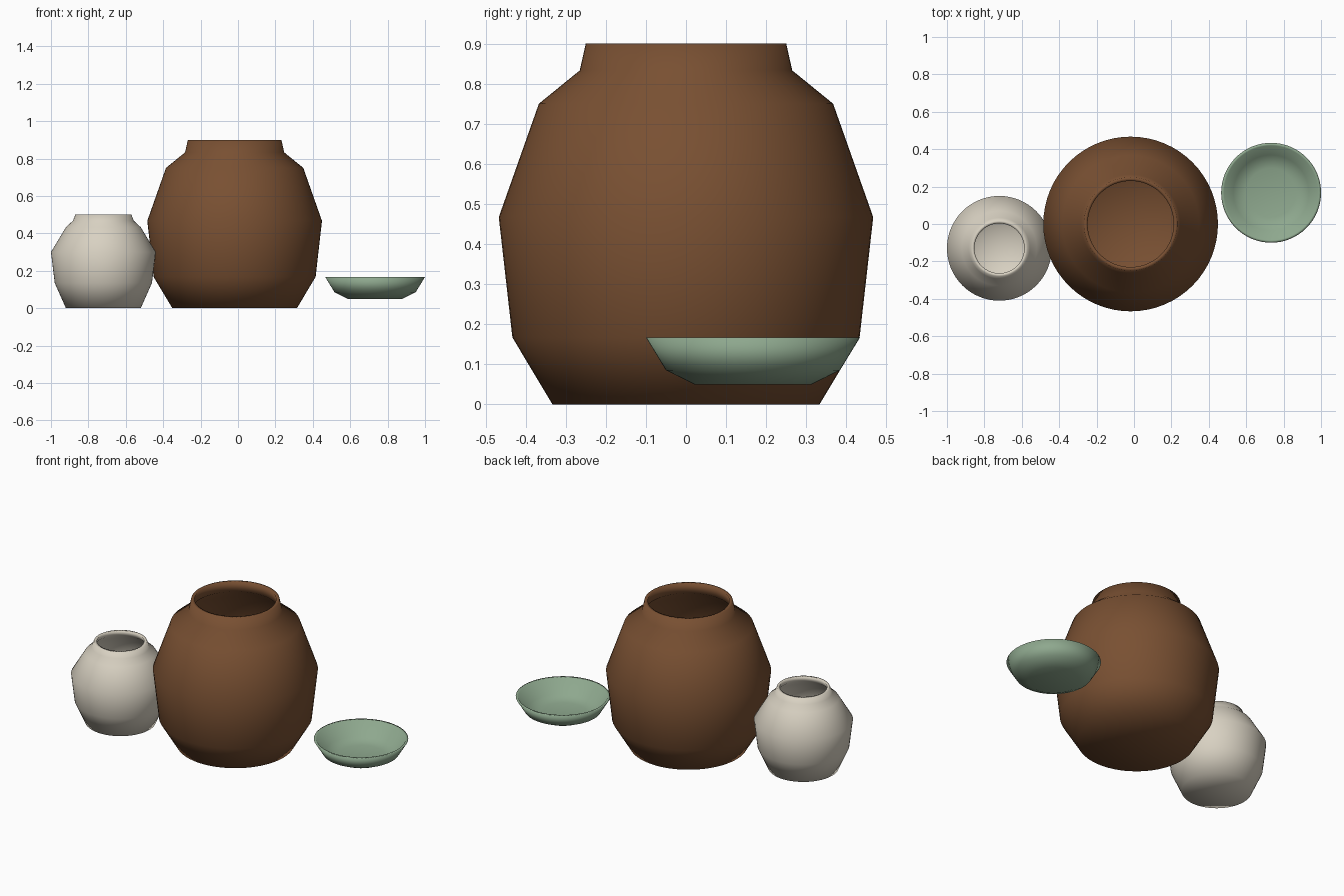
import bpy
import bmesh
from math import tau
from mathutils import Vector

cube = bpy.data.objects.get("Cube")
if cube:
    bpy.data.objects.remove(cube, do_unlink=True)


def make_material(name, rgb):
    mat = bpy.data.materials.new(name)
    mat.use_nodes = True
    mat.diffuse_color = (*rgb, 1)
    bsdf = mat.node_tree.nodes["Principled BSDF"]
    bsdf.inputs["Base Color"].default_value = (*rgb, 1)
    bsdf.inputs["Roughness"].default_value = 0.8
    return mat


def make_vessel(name, outer, wall, location, material, segments=64):
    """Spin an outer wall, the rim and a parallel inner wall round the z axis."""
    base = outer[0][1]
    inner = [(r - wall, z) for r, z in reversed(outer[1:])]
    inner.append((outer[0][0] - wall, base + wall))
    profile = [(0, base)] + outer + inner + [(0, base + wall)]

    bm = bmesh.new()
    verts = [bm.verts.new((r, 0, z)) for r, z in profile]
    edges = [bm.edges.new(pair) for pair in zip(verts, verts[1:])]
    bmesh.ops.spin(bm, geom=verts + edges, cent=Vector(), axis=(0, 0, 1),
                   angle=tau, steps=segments)
    bmesh.ops.remove_doubles(bm, verts=bm.verts, dist=0.0005)
    bmesh.ops.recalc_face_normals(bm, faces=bm.faces)
    for face in bm.faces:
        face.smooth = True

    mesh = bpy.data.meshes.new(name)
    bm.to_mesh(mesh)
    bm.free()
    mesh.materials.append(material)
    obj = bpy.data.objects.new(name, mesh)
    obj.location = (*location, 0)
    bpy.context.collection.objects.link(obj)
    return obj


brown = make_material("brown clay", (0.19, 0.08, 0.032))
cream = make_material("cream glaze", (0.69, 0.64, 0.54))
green = make_material("green glaze", (0.27, 0.39, 0.27))

# Large storage jar in the middle
make_vessel("large_jar",
            [(0.333, 0), (0.433, 0.167), (0.467, 0.467),
             (0.367, 0.75), (0.265, 0.833), (0.25, 0.9)],
            0.02, (-0.018, 0), brown)

# Small jar on the right
make_vessel("small_jar",
            [(0.2, 0), (0.26, 0.135), (0.28, 0.3),
             (0.2, 0.433), (0.163, 0.467), (0.15, 0.5)],
            0.017, (-0.72, -0.13), cream)

# Shallow bowl on the left, raised a little
make_vessel("shallow_bowl",
            [(0.147, 0.05), (0.217, 0.085), (0.267, 0.167)],
            0.015, (0.733, 0.167), green)
